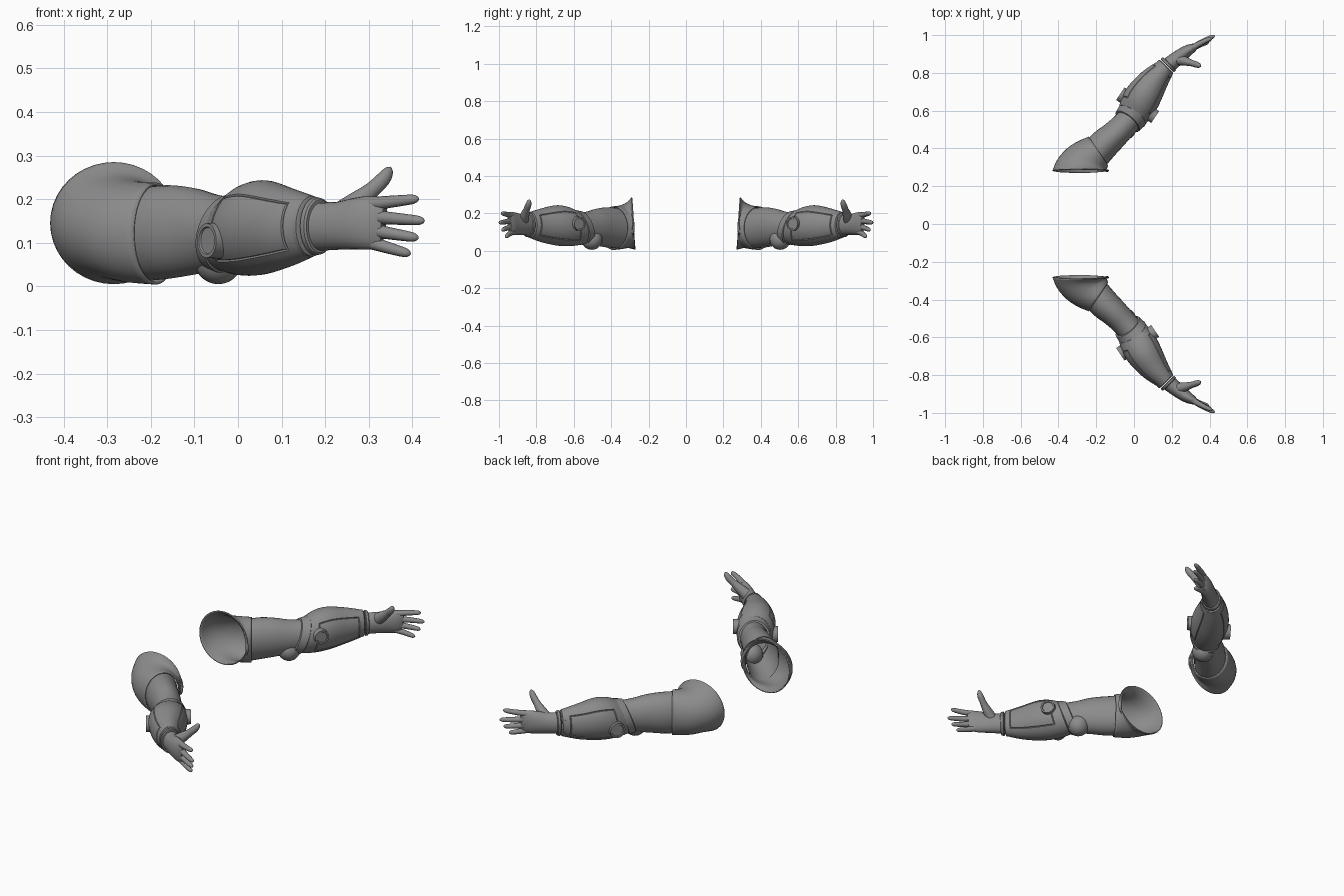
import bpy, bmesh, math
from mathutils import Vector

if "Cube" in bpy.data.objects:
    bpy.data.objects.remove(bpy.data.objects["Cube"])

grey = bpy.data.materials.new("suit_grey")
grey.diffuse_color = (0.26, 0.26, 0.26, 1)
grey.use_nodes = True
grey.node_tree.nodes["Principled BSDF"].inputs["Base Color"].default_value = grey.diffuse_color
UP = Vector((0, 0, 1))


def finish(name, bm, thickness=0, angle=35):
    """Turn one half into an object, mirrored to both arms."""
    bmesh.ops.recalc_face_normals(bm, faces=bm.faces)
    mesh = bpy.data.meshes.new(name)
    bm.to_mesh(mesh)
    bm.free()
    mesh.materials.append(grey)
    ob = bpy.data.objects.new(name, mesh)
    bpy.context.collection.objects.link(ob)
    bpy.ops.object.select_all(action='DESELECT')
    bpy.context.view_layer.objects.active = ob
    ob.select_set(True)
    bpy.ops.object.shade_smooth_by_angle(angle=math.radians(angle))
    if thickness:
        mod = ob.modifiers.new("wall", 'SOLIDIFY')
        mod.thickness = thickness
        mod.offset = -1
    mod = ob.modifiers.new("other_arm", 'MIRROR')
    mod.use_axis = (False, True, False)
    mod.use_mirror_merge = False
    return ob


def spline(pts, steps):
    """Catmull-Rom through tuples of any length."""
    out = []
    n = len(pts)
    for i in range(n - 1):
        a, b, c, d = (pts[max(0, min(n - 1, j))] for j in (i - 1, i, i + 1, i + 2))
        for s in range(steps):
            t = s / steps
            out.append(tuple(0.5 * (2 * q + (r - p) * t + (2 * p - 5 * q + 4 * r - w) * t * t
                                    + (3 * q - p - 3 * r + w) * t ** 3)
                             for p, q, r, w in zip(a, b, c, d)))
    out.append(tuple(pts[-1]))
    return out


def loft(sections, steps=4, sides=32, caps=True):
    """Sections: x, y, z, half width, half height, [heading in degrees, lean]."""
    secs = spline(sections, steps) if steps > 1 else sections
    bm = bmesh.new()
    rings = []
    for i, s in enumerate(secs):
        centre = Vector(s[:3])
        if len(s) > 5:
            h = math.radians(s[5])
            tangent, lean = Vector((math.cos(h), math.sin(h), 0)), s[6]
        else:
            a, b = secs[max(0, i - 1)], secs[min(len(secs) - 1, i + 1)]
            tangent, lean = (Vector(b[:3]) - Vector(a[:3])).normalized(), 0
        side = tangent.cross(UP).normalized()
        up = side.cross(tangent)
        ring = []
        for k in range(sides):
            t = 2 * math.pi * k / sides
            ring.append(bm.verts.new(centre + side * s[3] * math.cos(t)
                                     + up * s[4] * math.sin(t) + tangent * lean * math.sin(t)))
        rings.append(ring)
    grid = []
    for r0, r1 in zip(rings, rings[1:]):
        grid.append([bm.faces.new((r0[k], r0[(k + 1) % sides], r1[(k + 1) % sides], r1[k]))
                     for k in range(sides)])
    if caps:
        bm.faces.new(rings[0])
        bm.faces.new(rings[-1])
    bmesh.ops.recalc_face_normals(bm, faces=bm.faces)
    return bm, grid


# Flared shoulder sleeve, open at both ends
bm, _ = loft([(-.285, .282, .145, .146, .140, 90, .010),
              (-.272, .312, .136, .137, .122, 78, .004),
              (-.240, .350, .125, .115, .117, 55, 0),
              (-.188, .386, .121, .092, .117, 34, 0)], sides=40, caps=False)
finish("shoulder_sleeve", bm, 0.006)

# Upper arm
bm, _ = loft([(-.205, .37, .121, .084, .108, 40, 0), (-.155, .425, .125, .081, .107, 43, 0),
              (-.10, .475, .126, .074, .099, 45, 0), (-.05, .525, .123, .069, .087, 47, 0),
              (0, .58, .123, .068, .08, 50, 0)], caps=False)
finish("upper_arm", bm)

# Elbow pad
bm = bmesh.new()
bmesh.ops.create_uvsphere(bm, u_segments=24, v_segments=14, radius=.056)
bmesh.ops.translate(bm, verts=bm.verts, vec=(-.045, .503, .061))
finish("elbow_pad", bm)

# Leaning band around the elbow
bm, _ = loft([(-.036, .540, .124, .070, .080, 50, .030), (-.034, .543, .124, .079, .088, 50, .030),
              (-.010, .573, .124, .086, .095, 52, .034), (-.006, .578, .124, .078, .088, 52, .034)],
             steps=1, caps=False)
finish("elbow_band", bm)

# Forearm shell with recessed side panels
bm, grid = loft([(-.010, .575, .126, .084, .092, 54, .028), (.020, .628, .131, .096, .106, 55, .018),
                 (.058, .690, .135, .094, .108, 55, .008), (.112, .768, .136, .075, .091, 54, 0),
                 (.168, .830, .138, .051, .070, 50, 0)], steps=5, sides=40)
for first in (-5, 15):
    panel = [row[k % 40] for row in grid[4:18] for k in range(first, first + 10)]
    bmesh.ops.inset_region(bm, faces=panel, thickness=.003, depth=-.003)
    bmesh.ops.inset_region(bm, faces=panel, thickness=.003, depth=.003)
finish("forearm_shell", bm, angle=30)

# Wrist cuff: two thin rings
for i, (x, y) in enumerate(((.160, .822), (.176, .837))):
    d = Vector((math.cos(math.radians(46)), math.sin(math.radians(46)))) * .018
    bm, _ = loft([(x, y, .138, .046, .064, 46, 0),
                  (x + d.x * .2, y + d.y * .2, .138, .053 - .003 * i, .071 - .004 * i, 46, 0),
                  (x + d.x * .8, y + d.y * .8, .138, .052 - .003 * i, .069 - .004 * i, 46, 0),
                  (x + d.x, y + d.y, .138, .044, .061, 46, 0)], steps=1)
    finish("wrist_ring_%d" % (i + 1), bm)

# Round side discs on the forearm, with a recessed face
axis = Vector((.83, -.56, 0)).normalized()
for name, sign, z, r in (("inner_disc", 1, .145, .040), ("outer_disc", -1, .105, .043)):
    bm = bmesh.new()
    bmesh.ops.create_cone(bm, cap_ends=True, segments=32, radius1=r, radius2=r * .92, depth=.05)
    cap = max(bm.faces, key=lambda f: f.calc_center_median().z)
    bmesh.ops.inset_region(bm, faces=[cap], thickness=.008)
    bmesh.ops.inset_region(bm, faces=[cap], thickness=.002, depth=-.004)
    bm.transform((axis * sign).to_track_quat('Z', 'Y').to_matrix().to_4x4())
    bmesh.ops.translate(bm, verts=bm.verts,
                        vec=Vector((.020, .628, z)) + axis * sign * .086)
    finish(name, bm)

# Palm
bm, _ = loft([(.180, .838, .137, .042, .056), (.230, .878, .139, .038, .055),
              (.275, .912, .144, .032, .060), (.312, .933, .146, .023, .060),
              (.334, .945, .144, .012, .048)], sides=24)
finish("palm", bm)

# Fingers: base and tip
fingers = {"index_finger": ((.298, .924, .188), (.415, .985, .201)),
           "middle_finger": ((.305, .928, .160), (.428, .997, .150)),
           "ring_finger": ((.300, .925, .130), (.414, .982, .111)),
           "little_finger": ((.288, .918, .106), (.396, .962, .074))}
for name, (a, b) in fingers.items():
    a, b = Vector(a), Vector(b)
    secs = []
    for t, r in ((0, .017), (.35, .0145), (.7, .0125), (.9, .0105), (.975, .006), (1, .001)):
        p = a.lerp(b, t) - Vector((.35, -.5, 0)) * .02 * math.sin(math.pi * t) * .4
        secs.append((*p, r, r))
    bm, _ = loft(secs, steps=2, sides=12)
    finish(name, bm, angle=60)

# Thumb
bm, _ = loft([(.225, .872, .155, .030, .032), (.270, .862, .190, .024, .026),
              (.305, .852, .219, .017, .019), (.333, .843, .246, .016, .017),
              (.346, .838, .266, .010, .011), (.350, .836, .274, .001, .001)],
             steps=3, sides=16)
finish("thumb", bm, angle=60)
